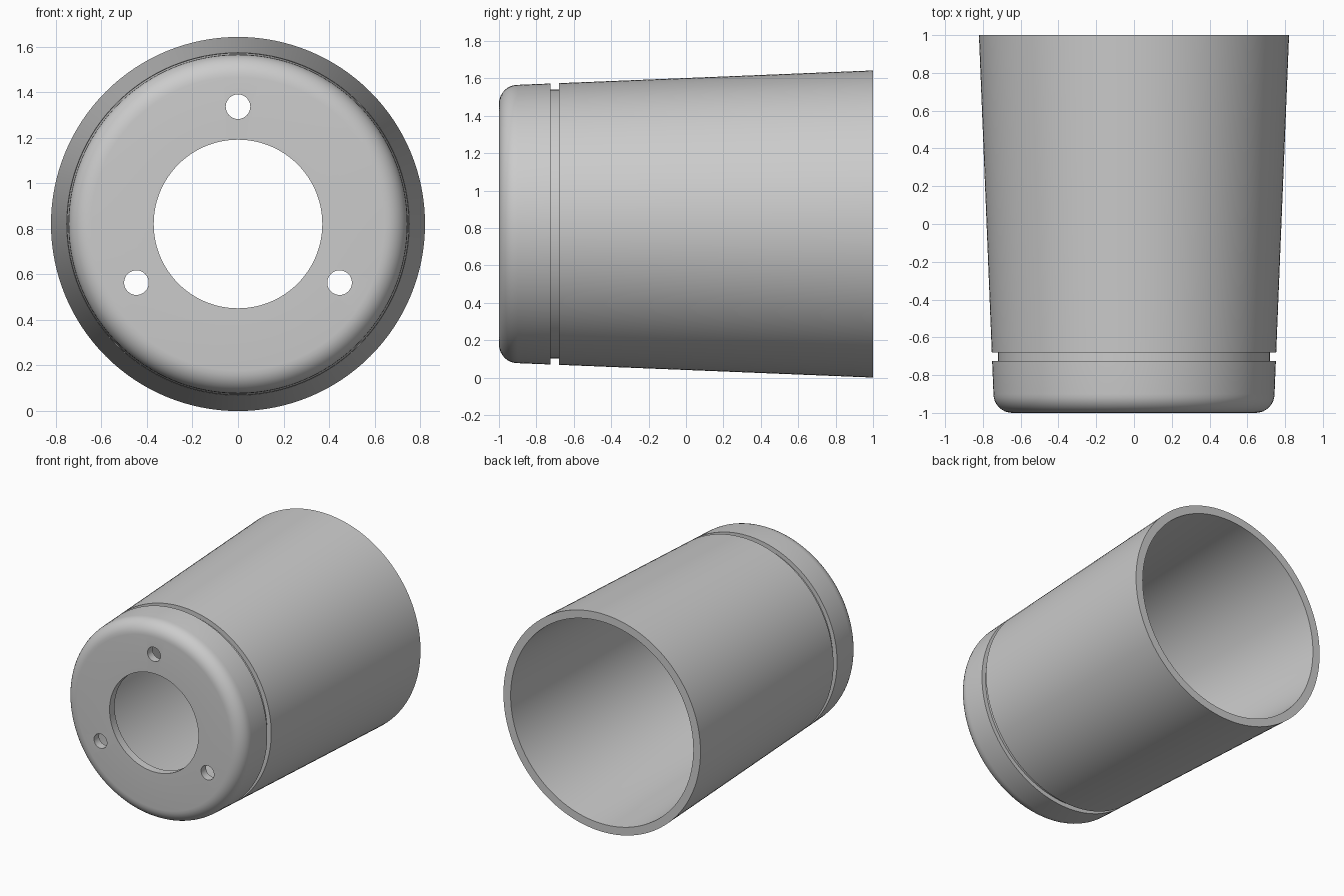
import bpy, bmesh, math
from mathutils import Matrix, Vector

if "Cube" in bpy.data.objects:
    bpy.data.objects.remove(bpy.data.objects["Cube"])

CZ = 0.821          # height of the axis
WALL = 0.06
SEG = 128


def outer_r(y):
    return 0.821 - 0.0405 * (1 - y)


def fillet(r_side, y_face, rad, n=8):
    """Rounded corner from the front face to the side wall: (radius, y)."""
    return [(r_side - rad + rad * math.sin(a), y_face + rad - rad * math.cos(a))
            for a in (math.pi / 2 * i / n for i in range(n + 1))]


# Closed wall profile: outside front to back, then inside back to front
profile = [(0.37, -1.0)]
profile += fillet(outer_r(-0.9), -1.0, 0.10)
profile += [(outer_r(-0.725), -0.725), (0.719, -0.725),
            (0.719, -0.68), (outer_r(-0.68), -0.68)]
profile += [(outer_r(1), 1.0), (outer_r(1) - WALL, 1.0)]
profile += reversed(fillet(outer_r(-0.9) - WALL, -1.0 + WALL, 0.04))
profile += [(0.37, -1.0 + WALL)]

# Cup shell, revolved around the y axis
bm = bmesh.new()
rings = []
for k in range(SEG):
    a = 2 * math.pi * k / SEG
    rings.append([bm.verts.new((r * math.sin(a), y, CZ + r * math.cos(a)))
                  for r, y in profile])
n = len(profile)
for k in range(SEG):
    p, q = rings[k], rings[(k + 1) % SEG]
    for i in range(n):
        j = (i + 1) % n
        bm.faces.new((p[i], p[j], q[j], q[i]))
bmesh.ops.recalc_face_normals(bm, faces=bm.faces)
mesh = bpy.data.meshes.new("tapered_cup")
bm.to_mesh(mesh)
bm.free()
cup = bpy.data.objects.new("tapered_cup", mesh)
bpy.context.collection.objects.link(cup)

# Three screw holes through the front face
bm = bmesh.new()
for k in range(3):
    a = 2 * math.pi * k / 3
    pos = Vector((0.515 * math.sin(a), -0.97, CZ + 0.515 * math.cos(a)))
    bmesh.ops.create_cone(bm, cap_ends=True, segments=32, radius1=0.054,
                          radius2=0.054, depth=0.2,
                          matrix=Matrix.Translation(pos) @ Matrix.Rotation(math.pi / 2, 4, 'X'))
cmesh = bpy.data.meshes.new("hole_cutter")
bm.to_mesh(cmesh)
bm.free()
cutter = bpy.data.objects.new("hole_cutter", cmesh)
cutter.hide_render = True
bpy.context.collection.objects.link(cutter)

mod = cup.modifiers.new("screw_holes", 'BOOLEAN')
mod.operation = 'DIFFERENCE'
mod.solver = 'EXACT'
mod.object = cutter
bpy.context.view_layer.objects.active = cup
cup.select_set(True)
bpy.ops.object.modifier_apply(modifier=mod.name)
bpy.data.objects.remove(cutter)
bpy.ops.object.shade_smooth_by_angle(angle=math.radians(30))
